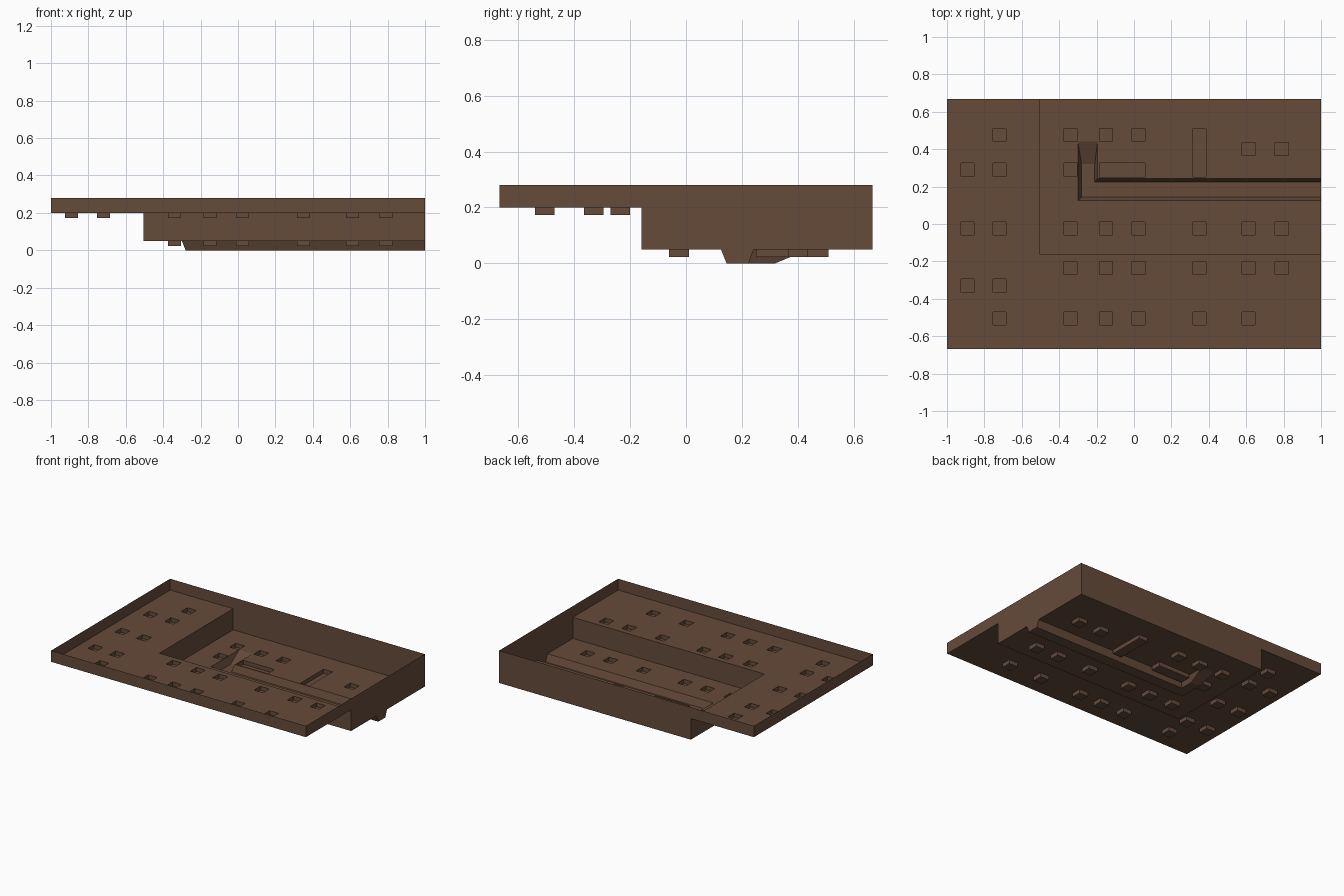
import bpy, bmesh

if "Cube" in bpy.data.objects:
    bpy.data.objects.remove(bpy.data.objects["Cube"])

# Outer limits and floor levels
X, Y = 1.0, 0.667
RIM, SHALLOW, DEEP = 0.28, 0.20, 0.05
STEP_X, STEP_Y = -0.505, -0.16


def add_box(bm, x0, x1, y0, y1, z0, z1):
    vs = [bm.verts.new((x, y, z)) for z in (z0, z1)
          for x, y in ((x0, y0), (x1, y0), (x1, y1), (x0, y1))]
    for f in ((3, 2, 1, 0), (4, 5, 6, 7), (0, 1, 5, 4), (1, 2, 6, 5), (2, 3, 7, 6), (3, 0, 4, 7)):
        bm.faces.new([vs[i] for i in f])


def add_loft(bm, loops):
    rings = [[bm.verts.new(p) for p in loop] for loop in loops]
    n = len(rings[0])
    bm.faces.new(rings[0][::-1])
    bm.faces.new(rings[-1])
    for a, b in zip(rings, rings[1:]):
        for i in range(n):
            j = (i + 1) % n
            bm.faces.new((a[i], a[j], b[j], b[i]))


def make_object(name, bm):
    bmesh.ops.recalc_face_normals(bm, faces=bm.faces)
    me = bpy.data.meshes.new(name)
    bm.to_mesh(me)
    bm.free()
    ob = bpy.data.objects.new(name, me)
    bpy.context.collection.objects.link(ob)
    return ob


def merge(target, part):
    mod = target.modifiers.new("union", 'BOOLEAN')
    mod.operation, mod.solver, mod.object = 'UNION', 'EXACT', part
    bpy.context.view_layer.objects.active = target
    bpy.ops.object.modifier_apply(modifier=mod.name)
    bpy.data.objects.remove(part)


# Shallow tray volume
bm = bmesh.new()
add_box(bm, -X, X, -Y, Y, SHALLOW, RIM)
tray = make_object("tray_shell", bm)

# Deep compartment in the back right
bm = bmesh.new()
add_box(bm, STEP_X, X, STEP_Y, Y, DEEP, 0.24)
merge(tray, make_object("deep_compartment", bm))

# L-shaped channel below the deep floor
bottom = [(-0.28, 0.145), (X, 0.145), (X, 0.225), (-0.21, 0.225), (-0.21, 0.32), (-0.28, 0.32)]
top = [(-0.3, 0.125), (X, 0.125), (X, 0.242), (-0.195, 0.242), (-0.195, 0.44), (-0.3, 0.44)]
bm = bmesh.new()
add_loft(bm, [[(x, y, z) for x, y in loop]
              for loop, z in ((bottom, 0), (top, DEEP), (top, 0.1))])
merge(tray, make_object("channel", bm))

# Small square pockets, listed row by row, and two long slots
rows = {
    0.475: (-0.72, -0.34, -0.15, 0.025),
    0.40: (0.612, 0.79),
    0.29: (-0.89, -0.72, -0.34),
    -0.025: (-0.89, -0.72, -0.34, -0.15, 0.025, 0.35, 0.612, 0.79),
    -0.235: (-0.34, -0.15, 0.025, 0.35, 0.612, 0.79),
    -0.33: (-0.89, -0.72),
    -0.505: (-0.72, -0.34, -0.15, 0.025, 0.35, 0.612),
}
H = 0.035
pockets = [(x - H, x + H, y - H, y + H) for y, xs in rows.items() for x in xs]
pockets += [(0.315, 0.385, 0.25, 0.51), (-0.185, 0.06, 0.25, 0.325)]
bm = bmesh.new()
for x0, x1, y0, y1 in pockets:
    floor = DEEP if x0 > STEP_X and y0 > STEP_Y else SHALLOW
    add_box(bm, x0, x1, y0, y1, floor - 0.028, floor + 0.02)
merge(tray, make_object("pockets", bm))

# Open the top so the tray is a thin sheet
bm = bmesh.new()
bm.from_mesh(tray.data)
lid = [f for f in bm.faces if all(v.co.z > RIM - 1e-4 for v in f.verts)]
bmesh.ops.delete(bm, geom=lid, context='FACES')
bm.to_mesh(tray.data)
bm.free()

# Brown finish
mat = bpy.data.materials.new("brown")
mat.diffuse_color = (0.13, 0.07, 0.042, 1)
mat.use_nodes = True
mat.node_tree.nodes["Principled BSDF"].inputs["Base Color"].default_value = mat.diffuse_color
tray.data.materials.clear()
tray.data.materials.append(mat)
